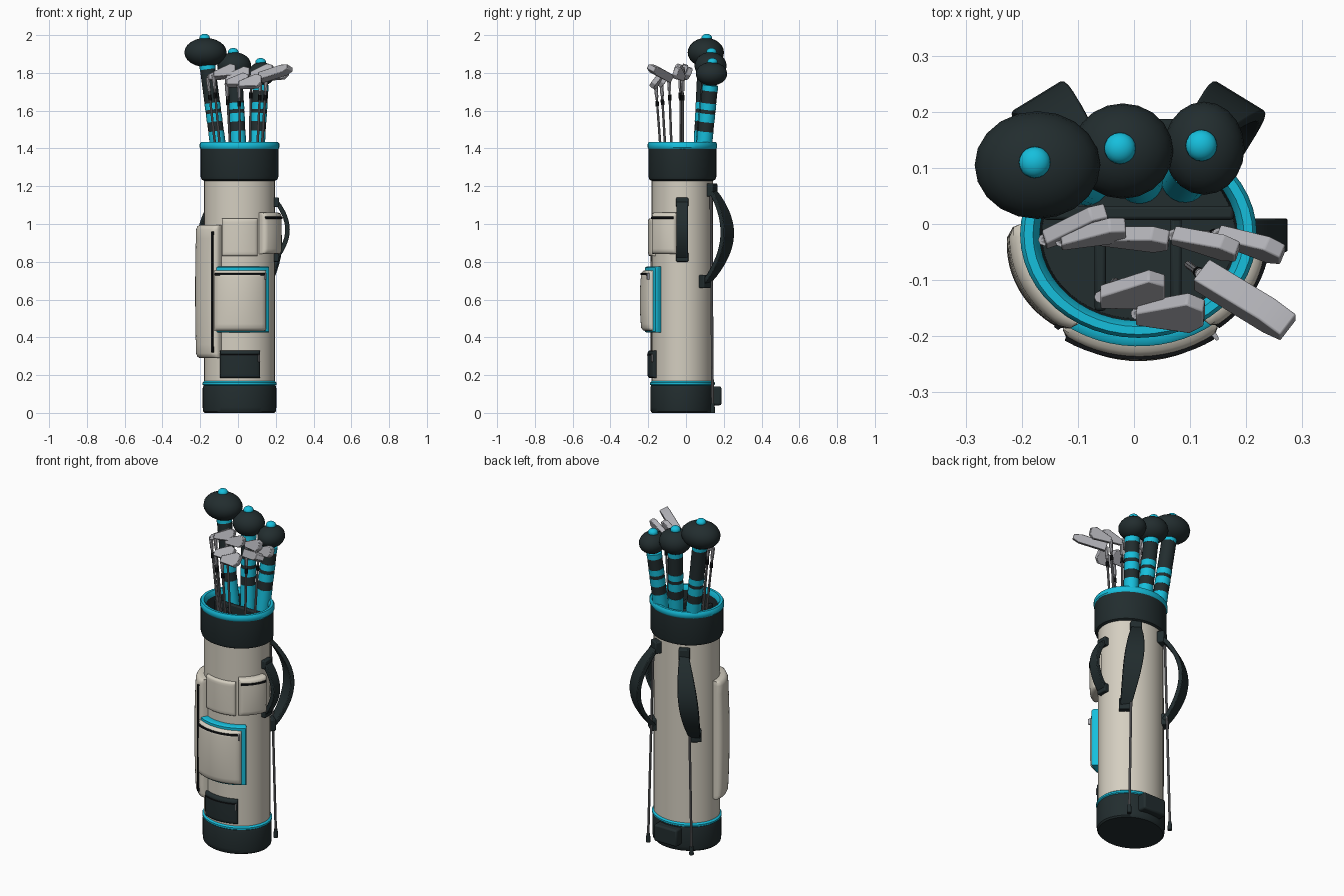
import bpy, bmesh, math
from mathutils import Vector, Matrix

cube = bpy.data.objects.get("Cube")
if cube:
    bpy.data.objects.remove(cube, do_unlink=True)

CX, CY, RX, RY = 0.008, -0.019, 0.187, 0.163   # bag centre and body radii


def material(name, rgb):
    m = bpy.data.materials.new(name)
    m.use_nodes = True
    m.diffuse_color = (*rgb, 1)
    bsdf = m.node_tree.nodes["Principled BSDF"]
    bsdf.inputs["Base Color"].default_value = (*rgb, 1)
    bsdf.inputs["Roughness"].default_value = 0.6
    return m


CREAM = material("cream", (0.66, 0.62, 0.53))
BLACK = material("charcoal", (0.016, 0.026, 0.028))
CYAN = material("cyan", (0.008, 0.52, 0.72))
SILVER = material("silver", (0.44, 0.44, 0.47))
STEEL = material("shaft grey", (0.2, 0.2, 0.21))
ZIP = material("zip black", (0.006, 0.007, 0.008))


def finish(bm, name, mat, bevel=0, angle=35):
    bmesh.ops.recalc_face_normals(bm, faces=bm.faces)
    me = bpy.data.meshes.new(name)
    bm.to_mesh(me)
    bm.free()
    ob = bpy.data.objects.new(name, me)
    bpy.context.collection.objects.link(ob)
    me.materials.append(mat)
    if bevel:
        mod = ob.modifiers.new("bevel", "BEVEL")
        mod.width, mod.segments = bevel, 2
    bpy.ops.object.select_all(action="DESELECT")
    ob.select_set(True)
    bpy.context.view_layer.objects.active = ob
    bpy.ops.object.shade_smooth_by_angle(angle=math.radians(angle))
    return ob


def lathe(name, profile, mat, segs=48):
    """Elliptical lathe of (radius, z) points; a closed end is capped."""
    bm = bmesh.new()
    rings = []
    for r, z in profile:
        rings.append([bm.verts.new((CX + r * math.cos(a), CY + r * RY / RX * math.sin(a), z))
                      for a in (2 * math.pi * i / segs for i in range(segs))])
    for a, b in zip(rings, rings[1:]):
        for i in range(segs):
            j = (i + 1) % segs
            bm.faces.new((a[i], a[j], b[j], b[i]))
    bm.faces.new(rings[0])
    bm.faces.new(rings[-1])
    return finish(bm, name, mat)


def wrap(name, t0, t1, z0, z1, depth, mat, bulge=0.0, edge=0.012, n=14):
    """Padded panel that follows the curve of the bag."""
    du, dv = edge / (0.2 * math.radians(t1 - t0)), edge / (z1 - z0)

    def steps(d):
        mid = [d + (1 - 2 * d) * i / n for i in range(n + 1)]
        return [0, 0, d * 0.3] + mid + [1 - d * 0.3, 1, 1]
    us, vs = steps(du), steps(dv)
    bm = bmesh.new()
    falloff = {0: None, 1: 0.55, 2: 0.85}
    grid = []
    for i, u in enumerate(us):
        row = []
        for j, v in enumerate(vs):
            k = min(i, j, len(us) - 1 - i, len(vs) - 1 - j)
            f = falloff.get(k, 1)
            off = -0.01 if f is None else depth * f * (
                1 + bulge * (math.sin(math.pi * u) * math.sin(math.pi * v)) ** 0.7)
            t = math.radians(t0 + (t1 - t0) * u)
            row.append(bm.verts.new((CX + (RX + off) * math.cos(t),
                                     CY + (RY + off) * math.sin(t), z0 + (z1 - z0) * v)))
        grid.append(row)
    for i in range(len(us) - 1):
        for j in range(len(vs) - 1):
            bm.faces.new((grid[i][j], grid[i + 1][j], grid[i + 1][j + 1], grid[i][j + 1]))
    bmesh.ops.remove_doubles(bm, verts=bm.verts, dist=1e-6)
    return finish(bm, name, mat, angle=50)


def box(name, loc, size, mat, turn=0, bevel=0.006):
    bm = bmesh.new()
    bmesh.ops.create_cube(bm, size=1, matrix=Matrix.Translation(loc)
                          @ Matrix.Rotation(math.radians(turn), 4, "Z")
                          @ Matrix.Diagonal((*size, 1)))
    return finish(bm, name, mat, bevel)


def rod(name, p0, p1, r0, r1, mat, segs=16):
    p0, p1 = Vector(p0), Vector(p1)
    d = p1 - p0
    bm = bmesh.new()
    bmesh.ops.create_cone(bm, cap_ends=True, segments=segs, radius1=r0, radius2=r1, depth=d.length,
                          matrix=Matrix.Translation((p0 + p1) / 2)
                          @ d.to_track_quat("Z", "Y").to_matrix().to_4x4())
    return finish(bm, name, mat)


def ball(name, loc, radii, mat):
    bm = bmesh.new()
    bmesh.ops.create_uvsphere(bm, u_segments=20, v_segments=12, radius=1,
                              matrix=Matrix.Translation(loc) @ Matrix.Diagonal((*radii, 1)))
    return finish(bm, name, mat)


def arch(name, top, bottom, out, rise, w_top, w_mid, w_end, mat, thick=0.024, n=14):
    """Bowed flat strap between two points, bulging along the out direction."""
    top, bottom, out = Vector(top), Vector(bottom), Vector(out).normalized()
    side = out.cross(Vector((0, 0, 1)))
    path = [top.lerp(bottom, i / n) + out * rise * math.sin(math.pi * i / n) ** 0.85
            for i in range(n + 1)]
    bm = bmesh.new()
    rings = []
    for i, p in enumerate(path):
        u = i / n
        end = w_top + (w_end - w_top) * u
        w = (end + (w_mid - end) * math.sin(math.pi * u)) / 2
        tangent = path[min(i + 1, n)] - path[max(i - 1, 0)]
        nrm = side.cross(tangent).normalized() * thick / 2
        rings.append([bm.verts.new(p + side * a * w + nrm * b)
                      for a, b in ((-1, -1), (1, -1), (1, 1), (-1, 1))])
    for a, b in zip(rings, rings[1:]):
        for i in range(4):
            bm.faces.new((a[i], a[i - 1], b[i - 1], b[i]))
    bm.faces.new(rings[0])
    bm.faces.new(rings[-1])
    return finish(bm, name, mat, 0.004)


# Bag shell
lathe("base", [(0.184, 0), (0.192, 0.008), (0.195, 0.03), (0.195, 0.13), (0.19, 0.148)], BLACK)
lathe("base_piping", [(0.19, 0.145), (0.197, 0.15), (0.197, 0.16), (0.187, 0.168)], CYAN)
lathe("body", [(RX, 0.15), (RX, 1.25)], CREAM)
lathe("cuff", [(0.185, 1.228), (0.2, 1.235), (0.206, 1.25), (0.206, 1.405),
               (0.176, 1.405), (0.172, 1.26)], BLACK)
lathe("rim", [(0.176, 1.398), (0.206, 1.398), (0.211, 1.405), (0.211, 1.424),
              (0.204, 1.434), (0.188, 1.434), (0.176, 1.415), (0.176, 1.398)], CYAN)
rim = bpy.data.objects["rim"]
bm = bmesh.new()
bm.from_mesh(rim.data)
bmesh.ops.delete(bm, geom=[f for f in bm.faces if len(f.verts) > 4], context="FACES")
bm.to_mesh(rim.data)
bm.free()

# Dividers inside the mouth
box("cross_divider", (CX, 0.02, 1.32), (0.34, 0.025, 0.13), BLACK)
for x in (-0.06, 0.075):
    box("divider", (x, -0.07, 1.31), (0.02, 0.17, 0.12), BLACK)

# Pockets
wrap("side_pocket", 174, 239, 0.29, 0.995, 0.042, CREAM, 0.25, 0.025)
wrap("side_zip", 230, 233.5, 0.32, 0.96, 0.05, ZIP, edge=0.002)
wrap("front_pocket_piping", 232, 316, 0.425, 0.775, 0.036, CYAN, edge=0.006)
wrap("front_pocket", 233, 309, 0.432, 0.757, 0.052, CREAM, 0.2, 0.018)
wrap("front_zip", 237, 304, 0.727, 0.742, 0.06, ZIP, edge=0.003)
wrap("front_zip_pull", 303, 305.5, 0.705, 0.742, 0.064, SILVER, edge=0.002)
wrap("upper_pocket", 242, 299, 0.83, 1.03, 0.018, CREAM, 0.1)
wrap("upper_side_pocket", 304, 351, 0.84, 1.06, 0.04, CREAM, 0.15, 0.016)
wrap("upper_side_zip", 307, 347, 1.025, 1.04, 0.048, ZIP, edge=0.003)
wrap("lower_pocket", 239, 303, 0.185, 0.33, 0.02, BLACK, 0.1)
wrap("lower_zip", 242, 300, 0.302, 0.312, 0.024, ZIP, edge=0.002)
wrap("lower_zip_pull", 298, 301, 0.27, 0.31, 0.027, STEEL, edge=0.002)

# Carry handle
arch("carry_handle", (0.2, -0.02, 1.12), (0.2, -0.02, 0.82), (1, 0, 0), 0.062,
     0.06, 0.06, 0.06, BLACK)
for z in (0.825, 1.115):
    box("handle_mount", (0.2, -0.02, z), (0.035, 0.065, 0.05), BLACK)

# Shoulder straps and stand legs, mirrored
for s, label in ((1, "left"), (-1, "right")):
    def at(x, y, z):
        return (CX + s * x, y, z)
    arch(label + "_strap", at(0.09, 0.135, 1.18), at(0.14, 0.105, 0.69), (s * 0.52, 0.85, 0),
         0.115, 0.05, 0.105, 0.06, BLACK)
    box(label + "_strap_top", at(0.09, 0.132, 1.18), (0.06, 0.05, 0.07), BLACK, -s * 28)
    box(label + "_strap_end", at(0.14, 0.1, 0.695), (0.065, 0.04, 0.07), BLACK, -s * 40)
    rod(label + "_leg", at(0.115, 0.132, 1.17), at(0.143, 0.141, 0.04), 0.007, 0.007, STEEL, 10)
    rod(label + "_foot", at(0.143, 0.141, 0.0), at(0.143, 0.141, 0.05), 0.013, 0.01, BLACK, 12)
box("back_bumper", (CX, 0.155, 0.09), (0.15, 0.065, 0.1), BLACK, bevel=0.01)

# Covered woods: striped sleeve, round cover, pompom
woods = [((-0.085, 0.075), (-0.172, 0.105, 1.908), (0.112, 0.096, 0.077)),
         ((0.01, 0.078), (-0.02, 0.13, 1.838), (0.09, 0.085, 0.072)),
         ((0.09, 0.08), (0.125, 0.135, 1.795), (0.072, 0.083, 0.062))]
for (bx, by), head, radii in woods:
    start, end = Vector((bx, by, 1.26)), Vector(head)

    def along(z):
        return start.lerp(end, (z - start.z) / (end.z - start.z))
    cuts = [1.26, 1.49, 1.54, 1.585, 1.605, 1.64, head[2] - 0.09, head[2] - 0.06]
    for i, (a, b) in enumerate(zip(cuts, cuts[1:])):
        stripe = i % 2 == 0
        r = 0.042 if stripe else 0.041
        rod("sleeve_stripe" if stripe else "sleeve", along(a), along(b), r, r,
            CYAN if stripe else BLACK, 20)
    ball("wood_cover", head, radii, BLACK)
    ball("pompom", (head[0] - 0.005, head[1] + 0.005, head[2] + radii[2]),
         (0.028, 0.028, 0.022), CYAN)


def club(name, heel, toe, rise, h_heel, h_toe, thick):
    """Shaft, ferrule and tapered blade from heel to toe."""
    heel, toe = Vector(heel), Vector(toe)
    foot = Vector((heel.x * 0.72 + 0.01, heel.y * 0.75 - 0.005, 1.27))
    rod("shaft", foot, heel, 0.007, 0.006, STEEL, 8)
    rod("ferrule", foot.lerp(heel, 0.76), foot.lerp(heel, 0.82), 0.01, 0.009, ZIP, 8)
    rod("hosel", foot.lerp(heel, 0.86), heel, 0.009, 0.011, SILVER, 8)
    along = (toe - heel).normalized()
    up = Vector((0, rise, 1)).normalized()
    out = along.cross(up).normalized() * thick / 2
    size = (toe - heel).length
    bm = bmesh.new()
    shape = ((0, -0.5, h_heel), (0, 0.5, h_heel), (0.75, 0.55, h_toe),
             (1, 0.3, h_toe), (1, -0.25, h_toe), (0.8, -0.5, h_toe))
    sides = [[bm.verts.new(heel + along * size * u + up * v * h + out * k) for u, v, h in shape]
             for k in (-1, 1)]
    for ring in sides:
        bm.faces.new(ring)
    for i in range(len(shape)):
        bm.faces.new((sides[0][i], sides[0][i - 1], sides[1][i - 1], sides[1][i]))
    finish(bm, name, SILVER, 0.003, 25)


# Irons and putter
back_row = [(-0.16, -0.028, -0.05, 0.018), (-0.13, -0.03, -0.015, -0.008),
            (-0.06, -0.022, 0.062, -0.03), (0.07, -0.02, 0.185, -0.05),
            (0.15, -0.018, 0.265, -0.055)]
for i, (hx, hy, tx, ty) in enumerate(back_row):
    z = 1.775 + 0.015 * (i % 2)
    club("iron", (hx, hy, z), (tx, ty, z + 0.03), 0.35, 0.03, 0.065, 0.028)
club("wedge", (-0.06, -0.13, 1.745), (0.055, -0.115, 1.765), 0.8, 0.035, 0.08, 0.028)
club("wedge", (0.005, -0.16, 1.735), (0.125, -0.16, 1.76), 0.8, 0.035, 0.08, 0.028)
club("putter", (0.12, -0.09, 1.775), (0.275, -0.185, 1.825), 0.5, 0.045, 0.045, 0.05)
